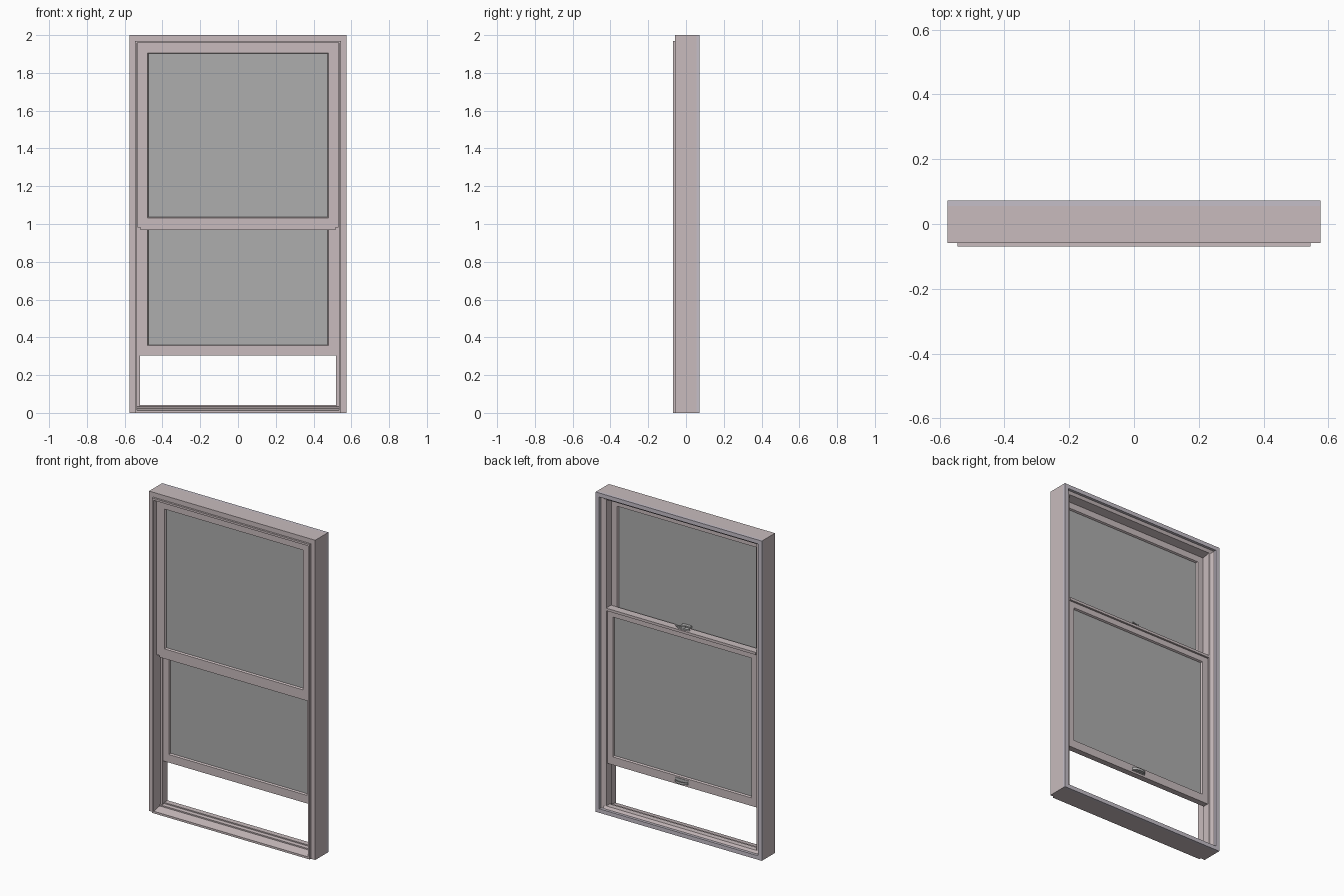
import bpy, bmesh, math

if "Cube" in bpy.data.objects:
    bpy.data.objects.remove(bpy.data.objects["Cube"])


def material(name, rgb):
    m = bpy.data.materials.new(name)
    m.diffuse_color = (*rgb, 1)
    m.use_nodes = True
    m.node_tree.nodes["Principled BSDF"].inputs["Base Color"].default_value = m.diffuse_color
    return m


EXTERIOR = material("exterior_paint", (0.58, 0.50, 0.51))
INTERIOR = material("interior_paint", (0.56, 0.52, 0.58))
GLASS = material("glass_grey", (0.42, 0.42, 0.42))
METAL = material("hardware_grey", (0.45, 0.45, 0.45))


def finish(name, bm, mat):
    bmesh.ops.recalc_face_normals(bm, faces=bm.faces)
    me = bpy.data.meshes.new(name)
    bm.to_mesh(me)
    bm.free()
    me.materials.append(mat)
    ob = bpy.data.objects.new(name, me)
    bpy.context.collection.objects.link(ob)
    return ob


def extrude(name, pts, axis, a, b, mat):
    """Extrude a closed profile: axis x takes (y, z), y takes (x, z), z takes (x, y)."""
    i = "xyz".index(axis)
    bm = bmesh.new()
    rings = []
    for t in (a, b):
        ring = []
        for p in pts:
            co = list(p)
            co.insert(i, t)
            ring.append(bm.verts.new(co))
        rings.append(ring)
        bm.faces.new(ring)
    n = len(pts)
    for k in range(n):
        j = (k + 1) % n
        bm.faces.new((rings[0][k], rings[0][j], rings[1][j], rings[1][k]))
    return finish(name, bm, mat)


def box(name, x0, x1, y0, y1, z0, z1, mat):
    return extrude(name, [(x0, y0), (x1, y0), (x1, y1), (x0, y1)], "z", z0, z1, mat)


def mirror_x(ob):
    ob.modifiers.new("mirror", "MIRROR")


def sash(name, hx, z0, z1, y0, y1, stile, rail):
    """Mitred sash with sloped glazing edges, and its pane."""
    c = 0.009
    prof = [(0, y0), (0.92, y0), (1, y0 + c), (1, y1 - c), (0.92, y1), (0, y1)]
    bm = bmesh.new()
    rings = []
    for sx, top in ((-1, 0), (1, 0), (1, 1), (-1, 1)):
        rings.append([bm.verts.new((sx * (hx - f * stile), y,
                                    z1 - f * rail if top else z0 + f * rail))
                      for f, y in prof])
    for k in range(4):
        r, s = rings[k], rings[(k + 1) % 4]
        for i in range(len(prof)):
            j = (i + 1) % len(prof)
            bm.faces.new((r[i], r[j], s[j], s[i]))
    finish(name + "_sash", bm, EXTERIOR)
    ym, w = (y0 + y1) / 2, hx - stile + 0.004
    box(name + "_glass", -w, w, ym - 0.007, ym + 0.007,
        z0 + rail - 0.004, z1 - rail + 0.004, GLASS)


# Side jambs: stepped track profile
jamb = [(0.575, -0.058), (0.575, 0.055), (0.550, 0.055), (0.532, 0.046),
        (0.519, 0.046), (0.519, -0.004), (0.534, -0.004), (0.534, -0.058)]
mirror_x(extrude("side_jamb", jamb, "z", 0, 2, EXTERIOR))
mirror_x(box("interior_side_lip", 0.550, 0.575, 0.055, 0.072, 0, 2, INTERIOR))

# Head with the same steps
head = [(-0.058, 2), (0.055, 2), (0.055, 1.975), (0.046, 1.957),
        (-0.004, 1.945), (-0.004, 1.957), (-0.058, 1.957)]
extrude("head_jamb", head, "x", -0.574, 0.574, EXTERIOR)
box("interior_head_lip", -0.55, 0.55, 0.055, 0.072, 1.975, 2, INTERIOR)

# Raised exterior flange
mirror_x(box("exterior_side_flange", 0.534, 0.545, -0.070, -0.058, 0, 1.97, EXTERIOR))
box("exterior_head_flange", -0.534, 0.534, -0.070, -0.058, 1.957, 1.97, EXTERIOR)

# Sloped and stepped sill
sill = [(-0.070, 0), (-0.070, 0.013), (-0.012, 0.024), (-0.012, 0.032),
        (0.012, 0.034), (0.012, 0.041), (0.046, 0.041), (0.055, 0.026), (0.055, 0)]
extrude("sill", sill, "x", -0.534, 0.534, EXTERIOR)
box("interior_sill_lip", -0.55, 0.55, 0.046, 0.072, 0, 0.025, INTERIOR)

# Sashes: the lower one is raised part way behind the upper one
sash("upper", 0.533, 0.982, 1.957, -0.042, -0.005, 0.058, 0.055)
box("upper_sash_bottom_strip", -0.517, 0.517, -0.036, -0.005, 0.968, 0.982, EXTERIOR)
sash("lower", 0.518, 0.305, 1.280, 0.001, 0.038, 0.043, 0.055)
box("lower_sash_top_ledge", -0.517, 0.517, 0.038, 0.050, 1.264, 1.280, EXTERIOR)


def oval(cx, cy, rx, ry, n=24, start=0.0, span=2 * math.pi):
    closed = span > 6
    return [(cx + rx * math.cos(start + span * k / (n if closed else n - 1)),
             cy + ry * math.sin(start + span * k / (n if closed else n - 1)))
            for k in range(n)]


# Sash lock on the meeting rail
extrude("lock_base", oval(0, 0.026, 0.045, 0.014), "z", 1.280, 1.288, METAL)
extrude("lock_hub", oval(0, 0.026, 0.014, 0.012), "z", 1.288, 1.299, METAL)
extrude("lock_lever", [(-0.008, 0.020), (0.044, 0.034), (0.042, 0.042), (-0.008, 0.032)],
        "z", 1.291, 1.298, METAL)
box("lock_keeper", -0.030, 0.030, -0.020, 0.004, 1.278, 1.290, METAL)

# Finger lift on the bottom rail
box("lift_plate", -0.048, 0.048, 0.038, 0.041, 0.318, 0.346, METAL)
extrude("lift_grip", oval(0, 0.040, 0.044, 0.022, 16, 0, math.pi), "z", 0.322, 0.328, METAL)
rim = oval(0, 0.040, 0.044, 0.022, 16, 0, math.pi) + oval(0, 0.040, 0.040, 0.018, 16, math.pi, -math.pi)
extrude("lift_rim", rim, "z", 0.328, 0.336, METAL)

for ob in bpy.context.collection.objects:
    if ob.name.startswith(("lock_base", "lock_hub", "lift_grip", "lift_rim")):
        bpy.ops.object.select_all(action="DESELECT")
        ob.select_set(True)
        bpy.context.view_layer.objects.active = ob
        bpy.ops.object.shade_smooth_by_angle()
